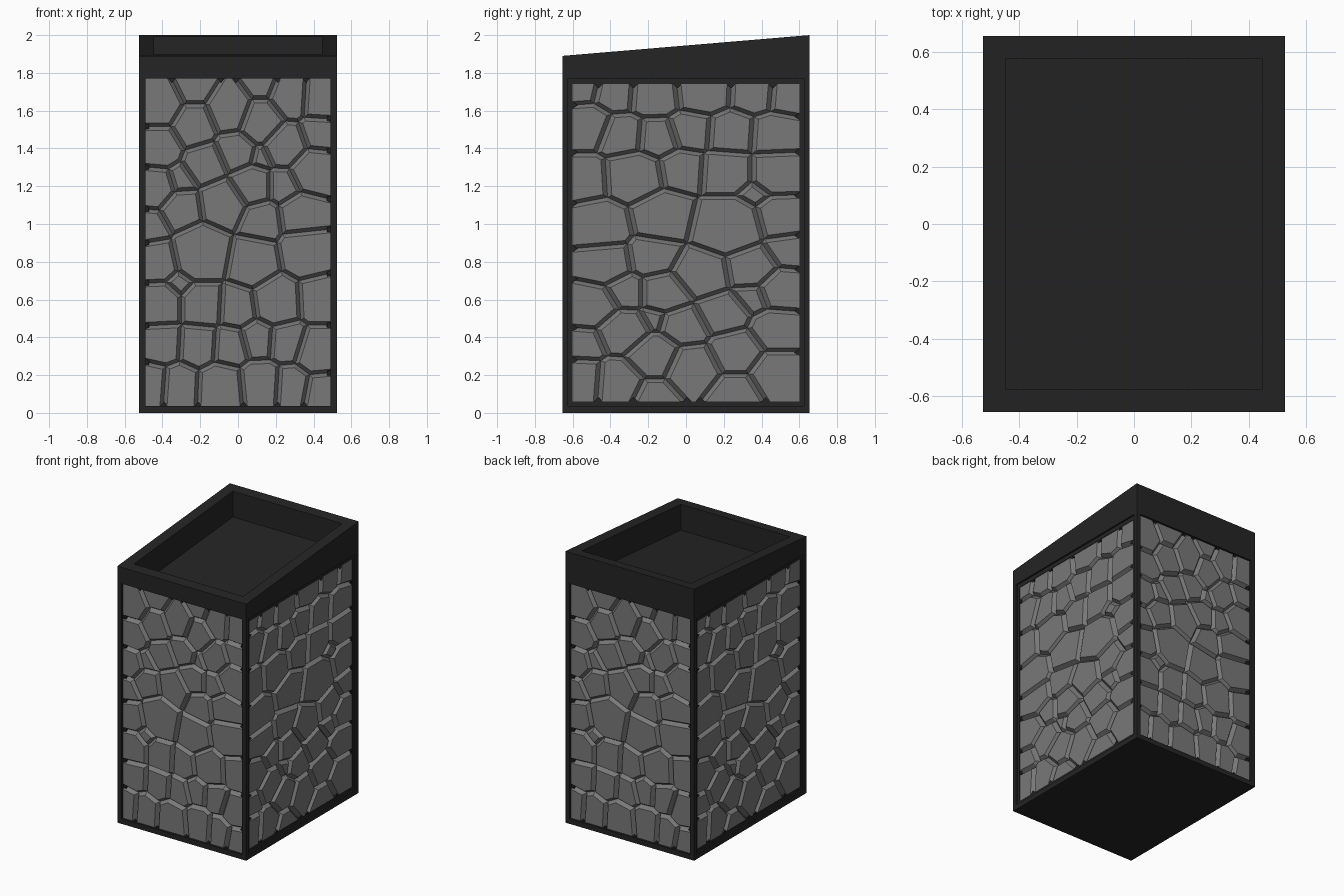
import bpy
import bmesh
from math import pi
from mathutils import Matrix, Vector

cube = bpy.data.objects.get("Cube")
if cube:
    bpy.data.objects.remove(cube, do_unlink=True)


def make_material(name, value):
    mat = bpy.data.materials.new(name)
    mat.use_nodes = True
    color = (value, value, value, 1)
    mat.diffuse_color = color
    mat.node_tree.nodes["Principled BSDF"].inputs["Base Color"].default_value = color
    return mat


charcoal = make_material("charcoal", 0.018)
stone = make_material("stone_grey", 0.19)


def make_object(name, bm, *materials):
    mesh = bpy.data.meshes.new(name)
    bm.to_mesh(mesh)
    bm.free()
    for mat in materials:
        mesh.materials.append(mat)
    obj = bpy.data.objects.new(name, mesh)
    bpy.context.collection.objects.link(obj)


def add_box(bm, low, high):
    low, high = Vector(low), Vector(high)
    place = Matrix.Translation((low + high) / 2) @ Matrix.Diagonal((*(high - low), 1))
    return bmesh.ops.create_cube(bm, size=1, matrix=place)["verts"]


W, L = 0.525, 0.655          # half width and half length
CAP = 1.77                   # underside of the top cap
GROOVE, DEPTH = 0.019, 0.03  # half width and depth of the joints

# Inner core and base plate
bm = bmesh.new()
add_box(bm, (-0.48, -0.61, 0.01), (0.48, 0.61, 1.6))
make_object("inner_core", bm, charcoal)
bm = bmesh.new()
add_box(bm, (-W, -L, 0), (W, L, 0.037))
make_object("base_plate", bm, charcoal)

# Corner posts
bm = bmesh.new()
for sx in (-1, 1):
    for sy in (-1, 1):
        xs = sorted((sx * 0.49, sx * W))
        ys = sorted((sy * 0.625, sy * L))
        add_box(bm, (xs[0], ys[0], 0.03), (xs[1], ys[1], CAP))
make_object("corner_posts", bm, charcoal)

# Inner ledges around the side panels
bm = bmesh.new()
for sx in (-1, 1):
    x0, x1 = sorted((sx * 0.47, sx * 0.513))
    for y0, y1, z0, z1 in ((-0.63, -0.6, 0.03, CAP), (0.6, 0.63, 0.03, CAP),
                           (-0.6, 0.6, 0.03, 0.06), (-0.6, 0.6, 1.74, CAP)):
        add_box(bm, (x0, y0, z0), (x1, y1, z1))
make_object("side_ledges", bm, charcoal)

# Sloped cap with a sunken tray, open underneath
bm = bmesh.new()
for v in add_box(bm, (-W, -L, CAP), (W, L, 2)):
    if v.co.z > 1.9 and v.co.y < 0:
        v.co.z = 1.89
bm.normal_update()
top = max(bm.faces, key=lambda f: f.normal.z)
under = min(bm.faces, key=lambda f: f.normal.z)
bmesh.ops.inset_region(bm, faces=[under], thickness=0.1)
bmesh.ops.delete(bm, geom=[under], context="FACES_ONLY")
bmesh.ops.inset_region(bm, faces=[top], thickness=0.113)
tray = bmesh.ops.extrude_discrete_faces(bm, faces=[top])["faces"][0]
bmesh.ops.translate(bm, verts=tray.verts[:], vec=(0, 0, -0.19))
make_object("top_cap", bm, charcoal)

# Stones: x, z and radius in hundredths
STONES = [
    (-23, 172, 8), (-41, 163, 11), (-23, 152, 11), (-41, 141, 10), (-4, 160, 12),
    (12, 172, 6), (12, 154, 12), (12, 136, 4), (27, 166, 10), (43, 165, 9),
    (25, 142, 11), (42, 148, 8), (40, 128, 11), (24, 120, 7), (-1, 139, 10),
    (7, 120, 10), (-17, 132, 10), (-30, 123, 5), (-43, 119, 9), (-29, 107, 10),
    (-45, 98, 6), (-8, 110, 12), (12, 101, 10), (34, 104, 11), (-19, 85, 15),
    (-42, 80, 10), (-31, 68, 4), (-41, 57, 11), (-19, 57, 11), (8, 80, 13),
    (36, 85, 13), (0, 56, 10), (21, 59, 13), (42, 60, 11), (-40, 37, 10),
    (-21, 36, 10), (-4, 35, 9), (11, 39, 9), (26, 38, 10), (42, 33, 11),
    (-45, 15, 9), (-31, 14, 10), (-9, 13, 12), (12, 15, 11), (28, 14, 9), (44, 11, 8),
]
seeds = [(Vector((x, 0, z)) / 100, r / 100) for x, z, r in STONES]


def add_stone(bm, index, x0, x1, z0, z1):
    """Cut one stone out of the panel slab with slanted planes."""
    cell = bmesh.new()
    add_box(cell, (x0, 0, z0), (x1, DEPTH, z1))
    here, r = seeds[index]
    for other, (there, s) in enumerate(seeds):
        gap = (there - here).length
        if other == index or gap > 0.6:
            continue
        out = (there - here) / gap
        reach = (gap * gap + r * r - s * s) / (2 * gap)
        point = here + out * reach + Vector((0, DEPTH, 0))
        cut = bmesh.ops.bisect_plane(
            cell, geom=cell.verts[:] + cell.edges[:] + cell.faces[:], dist=1e-6,
            plane_co=point, plane_no=out * DEPTH - Vector((0, GROOVE, 0)), clear_outer=True)
        edges = [g for g in cut["geom_cut"]
                 if isinstance(g, bmesh.types.BMEdge) and g.is_boundary]
        if len(edges) > 2:
            bmesh.ops.edgeloop_fill(cell, edges=edges)
    bmesh.ops.recalc_face_normals(cell, faces=cell.faces[:])
    copies = {v: bm.verts.new(v.co) for v in cell.verts}
    for f in cell.faces:
        bm.faces.new([copies[v] for v in f.verts])
    cell.free()


def add_joint_ends(bm, x0, x1, z0, z1):
    """Small dark wedges where the joints reach the frame."""
    ends = set()
    for v in bm.verts:
        x, y, z = v.co
        on_x = min(x - x0, x1 - x) < 1e-4
        on_z = min(z - z0, z1 - z) < 1e-4
        if y > DEPTH - 1e-4 and on_x != on_z:
            ends.add((round(x, 2), round(z, 2), on_x))
    for x, z, on_x in sorted(ends):
        if on_x:
            side = Vector((0, 0, 1))
            inward = Vector((1 if x < 0 else -1, 0, 0))
            p = Vector((x0 if x < 0 else x1, -0.001, z))
        else:
            side = Vector((1, 0, 0))
            inward = Vector((0, 0, 1 if z < 1 else -1))
            p = Vector((x, -0.001, z0 if z < 1 else z1))
        corners = [p - side * 0.018, p + side * 0.018, p + inward * 0.022]
        face = bm.faces.new([bm.verts.new(c) for c in corners])
        face.material_index = 1
        face.normal_update()
        if face.normal.y > 0:
            face.normal_flip()


def make_panel(name, bounds, place):
    bm = bmesh.new()
    for i in range(len(seeds)):
        add_stone(bm, i, *bounds)
    add_joint_ends(bm, *bounds)
    bm.transform(place)
    make_object(name, bm, stone, charcoal)


# Four stone panels: the sides use the same pattern upside down and wider
STRETCH, SHIFT, FLIP = 1.23, -0.02, 1.84
front_place = Matrix.Translation((0, -0.64, 0))
side_place = (Matrix.Rotation(pi / 2, 4, "Z") @ Matrix.Translation((SHIFT, -0.51, FLIP))
              @ Matrix.Diagonal((-STRETCH, 1, -1, 1)))
front_bounds = (-0.49, 0.49, 0.037, CAP)
side_bounds = ((SHIFT - 0.6) / STRETCH, (SHIFT + 0.6) / STRETCH, FLIP - 1.74, FLIP - 0.06)
half_turn = Matrix.Rotation(pi, 4, "Z")
make_panel("front_panel", front_bounds, front_place)
make_panel("back_panel", front_bounds, half_turn @ front_place)
make_panel("left_panel", side_bounds, side_place)
make_panel("right_panel", side_bounds, half_turn @ side_place)
